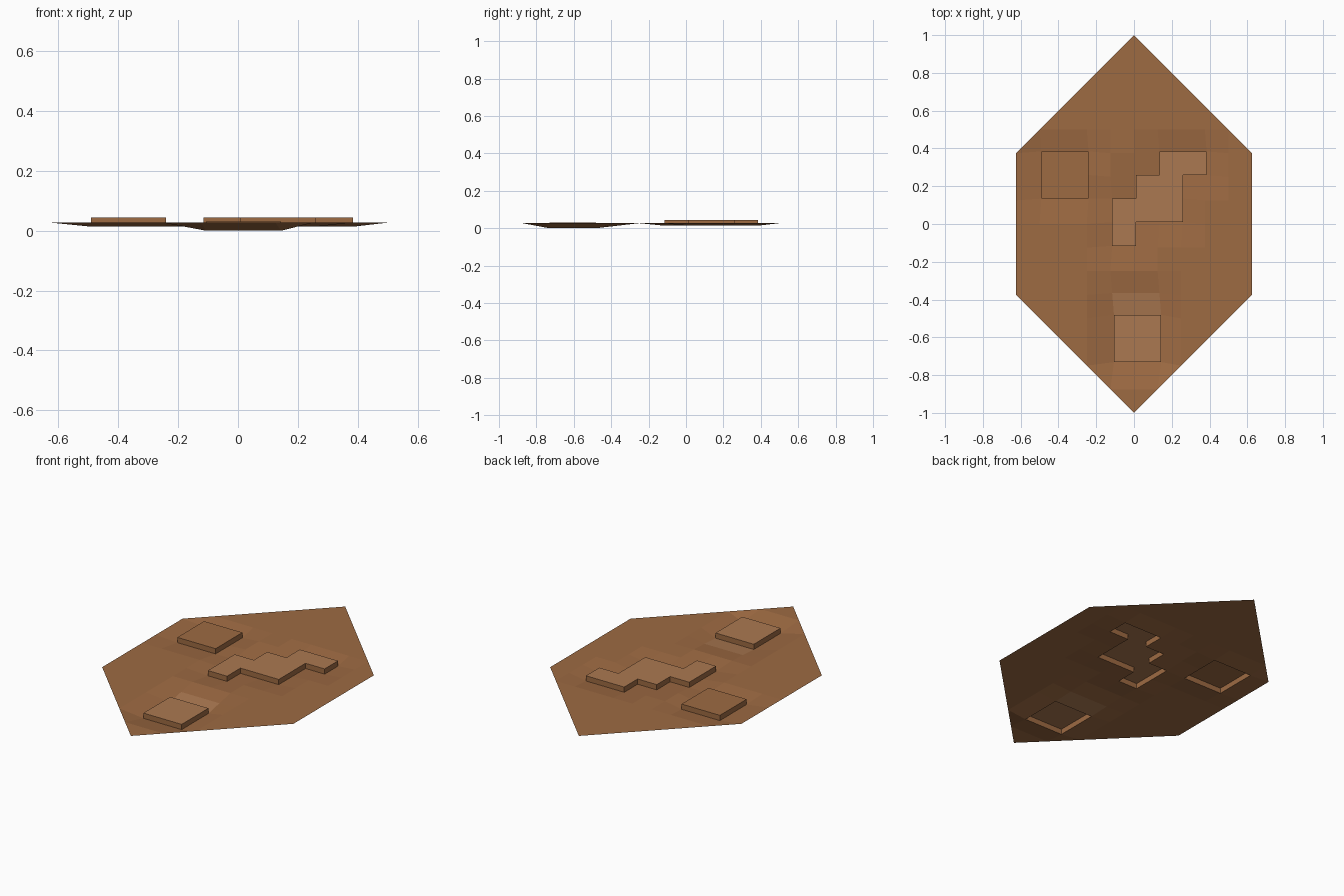
import bpy, bmesh

if "Cube" in bpy.data.objects:
    bpy.data.objects.remove(bpy.data.objects["Cube"])

CELL, FLAT, DIP, RISE = 0.125, 0.027, 0.0135, 0.031


def material(name, rgb):
    m = bpy.data.materials.new(name)
    m.diffuse_color = (*rgb, 1)
    m.use_nodes = True
    m.node_tree.nodes["Principled BSDF"].inputs["Base Color"].default_value = m.diffuse_color
    return m


soil = material("soil", (0.34, 0.145, 0.055))
pale = material("pale soil", (0.41, 0.19, 0.082))


def corners(i, j):
    return [(i, j), (i + 1, j), (i + 1, j + 1), (i, j + 1)]


# Plateau footprints as grid cells: name, cells, depth of the dip, material of the top
plateaus = [
    ("back_left_plateau", [(i, j) for i in (-4, -3) for j in (1, 2)], DIP, soil),
    ("front_plateau", [(i, j) for i in (-1, 0) for j in (-6, -5)], 2 * DIP, pale),
    ("stepped_plateau", [(-1, -1), (-1, 0), (0, 0), (1, 0), (0, 1), (1, 1), (1, 2), (2, 2)], DIP, pale),
]

# Depth of the ground at each grid node, with a gentle ramp behind the front plateau
depth = {(i, -3): DIP for i in (-1, 0, 1)}
for _, cells, d, _ in plateaus:
    for c in cells:
        for n in corners(*c):
            depth[n] = d
raised = {c for p in plateaus for c in p[1]}


def point(n, up=0.0):
    d = depth.get(n, 0)
    s = 0.7 * d
    return (n[0] * CELL + s, n[1] * CELL + s, FLAT - d + up)


def build(name, faces, mats):
    """Faces are lists of (node, height) plus a material index."""
    bm = bmesh.new()
    verts = {}
    for nodes, mi in faces:
        for key in nodes:
            if key not in verts:
                verts[key] = bm.verts.new(point(*key))
        bm.faces.new([verts[k] for k in nodes]).material_index = mi
    me = bpy.data.meshes.new(name)
    bm.to_mesh(me)
    bm.free()
    for m in mats:
        me.materials.append(m)
    ob = bpy.data.objects.new(name, me)
    bpy.context.collection.objects.link(ob)


# Six-sided ground sheet, open under the plateaus
ground = []
for i in range(-5, 5):
    for j in range(-8, 8):
        if (i, j) in raised:
            continue
        ring = [(n, 0.0) for n in corners(i, j) if abs(n[0]) + abs(n[1]) <= 8]
        if len(ring) >= 3:
            ground.append((ring, int((i, j) in ((-1, -4), (0, -4)))))
build("ground", ground, [soil, pale])

# Hollow plateaus: flat tops with vertical walls round the outline
for name, cells, d, top in plateaus:
    faces = [([(n, RISE) for n in corners(*c)], 1) for c in cells]
    edges = {(a, b) for c in cells for a, b in zip(corners(*c), corners(*c)[1:] + corners(*c)[:1])}
    for a, b in sorted(edges):
        if (b, a) not in edges:
            faces.append(([(a, 0.0), (b, 0.0), (b, RISE), (a, RISE)], 0))
    build(name, faces, [soil, top])
